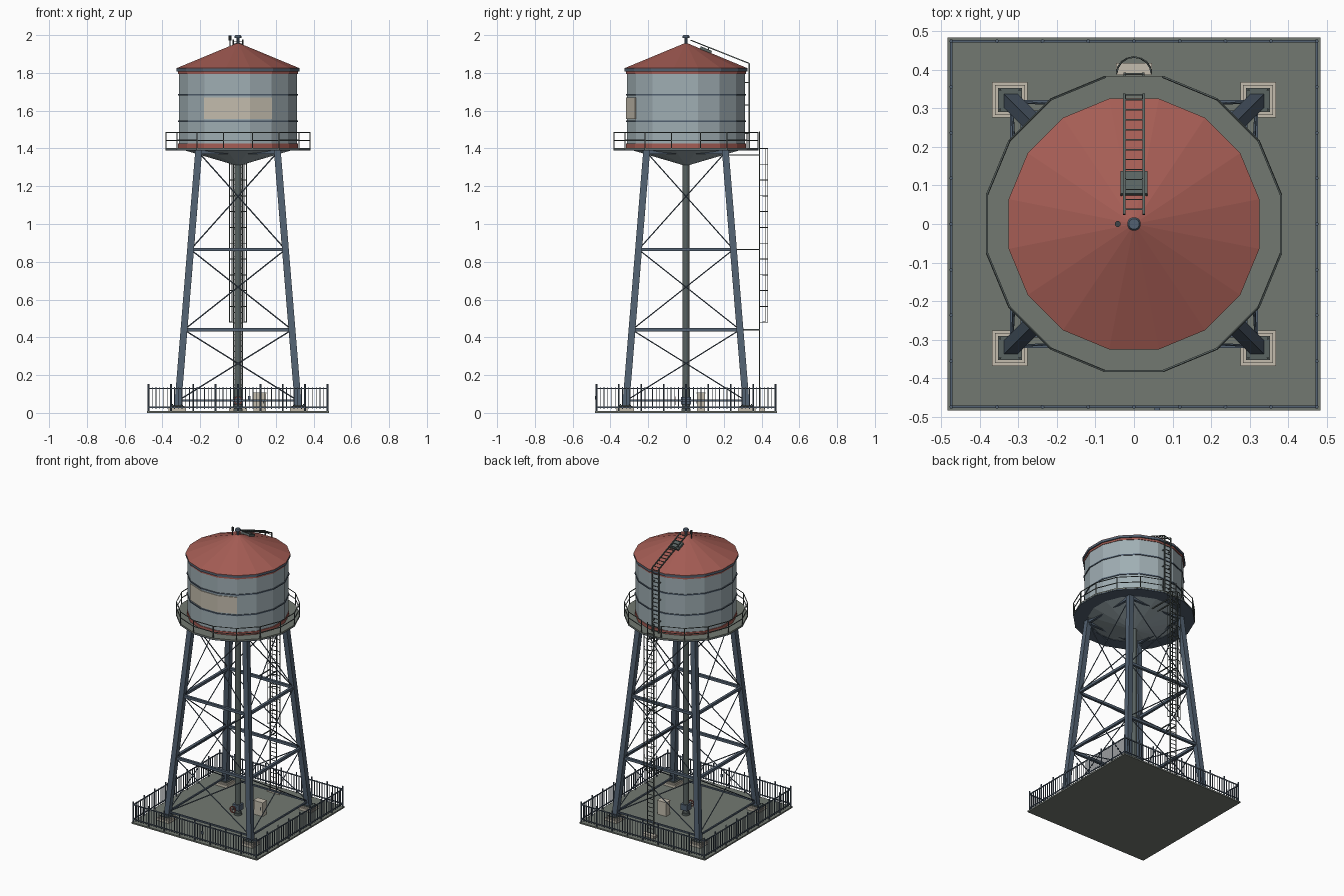
import bpy, bmesh
from math import pi, sin, cos
from mathutils import Vector, Matrix

if "Cube" in bpy.data.objects:
    bpy.data.objects.remove(bpy.data.objects["Cube"])


def material(name, rgb):
    m = bpy.data.materials.new(name)
    m.use_nodes = True
    m.diffuse_color = (*rgb, 1)
    node = m.node_tree.nodes["Principled BSDF"]
    node.inputs["Base Color"].default_value = (*rgb, 1)
    node.inputs["Roughness"].default_value = 0.8
    return m


RED = material("roof red", (0.38, 0.11, 0.09))
TANK = material("pale tank grey", (0.35, 0.425, 0.455))
STEEL = material("blue steel", (0.085, 0.12, 0.165))
IRON = material("dark iron", (0.05, 0.06, 0.065))
GALV = material("weathered zinc", (0.10, 0.125, 0.12))
GROUND = material("green grey", (0.17, 0.19, 0.165))
BEIGE = material("beige", (0.55, 0.505, 0.42))

SIDES = 16
STEP = 2 * pi / SIDES


def finish(name, bm, mat):
    bmesh.ops.recalc_face_normals(bm, faces=bm.faces)
    me = bpy.data.meshes.new(name)
    bm.to_mesh(me)
    bm.free()
    me.materials.append(mat)
    ob = bpy.data.objects.new(name, me)
    bpy.context.collection.objects.link(ob)
    return ob


def corner(apothem, i, z):
    r, a = apothem / cos(STEP / 2), (i + 0.5) * STEP
    return Vector((r * cos(a), r * sin(a), z))


def lathe(name, profile, mat, first=0, count=SIDES):
    """Sweep a closed (apothem, z) profile over some of the tank's flat sides."""
    bm = bmesh.new()
    rings = [[bm.verts.new(corner(r, first + i, z)) for r, z in profile]
             for i in range(count + 1)]
    n = len(profile)
    for a, b in zip(rings, rings[1:]):
        for k in range(n):
            if profile[k][0] + profile[(k + 1) % n][0] > 0:
                bm.faces.new((a[k], a[(k + 1) % n], b[(k + 1) % n], b[k]))
    if count < SIDES:
        bm.faces.new(rings[0])
        bm.faces.new(rings[-1])
    bmesh.ops.remove_doubles(bm, verts=bm.verts, dist=1e-5)
    return finish(name, bm, mat)


def band(name, r0, r1, z0, z1, mat, **kw):
    return lathe(name, [(r0, z0), (r1, z0), (r1, z1), (r0, z1)], mat, **kw)


def box(bm, centre, size):
    bmesh.ops.create_cube(bm, size=1, matrix=Matrix.Translation(centre) @ Matrix.Diagonal((*size, 1)))


def beam(bm, a, b, r, sides=6, r2=None):
    """Bar from a to b; with four sides, r is half the width."""
    a, b = Vector(a), Vector(b)
    d = b - a
    if sides == 4:
        r *= 2 ** 0.5
    rot = Vector((0, 0, 1)).rotation_difference(d).to_matrix().to_4x4()
    bmesh.ops.create_cone(bm, cap_ends=True, segments=sides, radius1=r, radius2=r if r2 is None else r2,
                          depth=d.length, matrix=Matrix.Translation((a + b) / 2) @ rot @ Matrix.Rotation(pi / sides, 4, 'Z'))


def path(bm, points, r, sides=4):
    for a, b in zip(points, points[1:]):
        beam(bm, a, b, r, sides)


def ladder(name, low, high, half, rungs):
    bm = bmesh.new()
    low, high = Vector(low), Vector(high)
    side = Vector((half, 0, 0))
    for s in (-side, side):
        beam(bm, low + s, high + s, 0.003, 4)
    for i in range(rungs):
        p = low.lerp(high, (i + 0.5) / rungs)
        beam(bm, p - side, p + side, 0.0017, 4)
    finish(name, bm, GALV)


# Tank, roof, hoops and sign panel
lathe("tank", [(0, 1.307), (0.30, 1.395), (0.313, 1.40), (0.313, 1.815), (0, 1.815)], TANK)
lathe("roof", [(0, 1.822), (0.325, 1.822), (0.325, 1.825), (0, 1.96)], RED)
band("eave_ring", 0.30, 0.325, 1.808, 1.822, STEEL)
band("upper_red_stripe", 0.30, 0.317, 1.795, 1.808, RED)
band("lower_red_stripe", 0.30, 0.317, 1.402, 1.425, RED)
for k, z in enumerate((1.543, 1.685)):
    band(f"tank_hoop_{k + 1}", 0.30, 0.318, z - 0.004, z + 0.004, STEEL)
band("sign_panel", 0.312, 0.318, 1.555, 1.67, BEIGE, first=10, count=3)

# Walkway and railing, open at the back for the ladder
band("walkway_deck", 0.30, 0.384, 1.395, 1.403, GROUND)
band("walkway_frame", 0.29, 0.383, 1.389, 1.395, STEEL)
bm = bmesh.new()
for i in range(SIDES):
    beam(bm, corner(0.381, i, 1.39), corner(0.381, i, 1.485), 0.0026, 4)
    if i != 3:
        for z in (1.443, 1.484):
            beam(bm, corner(0.381, i, z), corner(0.381, i + 1, z), 0.0022, 4)
finish("walkway_railing", bm, GALV)

# Roof vent, beacon and hatch
bm = bmesh.new()
beam(bm, (0, 0, 1.945), (0, 0, 1.985), 0.008, 10)
beam(bm, (0, 0, 1.984), (0, 0, 1.994), 0.018, 12)
beam(bm, (0, 0, 1.994), (0, 0, 2.0), 0.018, 12, 0.014)
finish("roof_vent", bm, STEEL)
bm = bmesh.new()
beam(bm, (-0.042, 0, 1.93), (-0.042, 0, 1.975), 0.003, 6)
beam(bm, (-0.042, 0, 1.972), (-0.042, 0, 1.997), 0.008, 8)
finish("roof_beacon", bm, IRON)
bm = bmesh.new()
box(bm, (0, 0, 0), (0.07, 0.064, 0.018))
hatch = finish("roof_hatch", bm, GALV)
hatch.location = (0, 0.105, 1.92)
hatch.rotation_euler.x = -0.386


# Legs, footings and bracing
def leg(sx, sy, z):
    x = 0.322 - 0.082 * z
    return Vector((sx * x, sy * x, z))


CORNERS = [(-1, -1), (1, -1), (1, 1), (-1, 1)]
LEVELS = [0.065, 0.44, 0.865, 1.38]
legs, pads, plates, girts, rods = (bmesh.new() for _ in range(5))
for k, c in enumerate(CORNERS):
    n = CORNERS[(k + 1) % 4]
    beam(legs, leg(*c, 0.035), leg(*c, 1.39), 0.018, 4)
    x, y, _ = leg(*c, 0)
    box(pads, (x, y, 0.017), (0.092, 0.092, 0.022))
    box(pads, (x, y, 0.031), (0.078, 0.078, 0.01))
    box(plates, (x, y, 0.038), (0.062, 0.062, 0.006))
    for bx, by in CORNERS:
        beam(plates, (x + bx * 0.025, y + by * 0.025, 0.038), (x + bx * 0.025, y + by * 0.025, 0.047), 0.003)
    for z in LEVELS:
        beam(girts, leg(*c, z), leg(*n, z), 0.005 if z < 0.1 else 0.009, 4)
    for lo, hi in zip(LEVELS, LEVELS[1:]):
        beam(rods, leg(*c, lo), leg(*n, hi), 0.0035)
        beam(rods, leg(*n, lo), leg(*c, hi), 0.0035)
for name, bm, mat in (("tower_legs", legs, STEEL), ("footings", pads, BEIGE), ("base_plates", plates, GALV),
                      ("girts", girts, STEEL), ("cross_brace_rods", rods, STEEL)):
    finish(name, bm, mat)

# Central riser pipe with valve and hand wheel
bm = bmesh.new()
beam(bm, (0, 0, 0.01), (0, 0, 1.33), 0.018, 12)
beam(bm, (0, 0, 0.01), (0, 0, 0.024), 0.026, 12)
finish("riser_pipe", bm, GALV)
bm = bmesh.new()
box(bm, (0, 0, 0.065), (0.052, 0.052, 0.04))
beam(bm, (0, -0.02, 0.065), (0, -0.06, 0.065), 0.005)
finish("valve_body", bm, STEEL)
bm = bmesh.new()
wheel = [(0.02 * cos(i * pi / 6), -0.058, 0.065 + 0.02 * sin(i * pi / 6)) for i in range(13)]
path(bm, wheel, 0.003)
for i in (0, 3):
    beam(bm, wheel[i], wheel[i + 6], 0.002, 4)
finish("valve_wheel", bm, RED)

# Control cabinet
bm = bmesh.new()
box(bm, (0.115, 0.08, 0.056), (0.066, 0.042, 0.095))
box(bm, (0.115, 0.08, 0.105), (0.072, 0.048, 0.005))
finish("control_cabinet", bm, BEIGE)
bm = bmesh.new()
box(bm, (0.135, 0.058, 0.06), (0.005, 0.006, 0.02))
finish("cabinet_handle", bm, IRON)

# Ladders, safety cage and stand-off brackets
ladder("tower_ladder", (0, 0.39, 0.015), (0, 0.39, 1.49), 0.024, 50)
ladder("tank_ladder", (0, 0.335, 1.40), (0, 0.335, 1.85), 0.025, 16)
ladder("roof_ladder", (0, 0.335, 1.85), (0, 0.025, 1.973), 0.025, 12)
bm = bmesh.new()
arc = [(0.045 * cos(i * pi / 8), 0.39 + 0.043 * sin(i * pi / 8)) for i in range(9)]
for k in range(12):
    z = 0.48 + k * 0.92 / 11
    path(bm, [(x, y, z) for x, y in arc], 0.0018)
for x, y in arc[::2]:
    beam(bm, (x, y, 0.48), (x, y, 1.40), 0.0014, 4)
finish("ladder_cage", bm, GALV)
bm = bmesh.new()
for sx in (-0.024, 0.024):
    for z in LEVELS[1:3] + [1.365]:
        beam(bm, (sx, leg(1, 1, z).y, z), (sx, 0.39, z), 0.003, 4)
    for z in (1.48, 1.63, 1.75):
        beam(bm, (sx, 0.31, z), (sx, 0.335, z), 0.003, 4)
    beam(bm, (sx, 0.12, 1.90), (sx, 0.12, 1.935), 0.003, 4)
finish("ladder_brackets", bm, GALV)
bm = bmesh.new()
box(bm, (0, 0.402, 0.017), (0.094, 0.032, 0.02))
finish("ladder_footing", bm, BEIGE)

# Ground slab and perimeter fence
bm = bmesh.new()
box(bm, (0, 0, 0.005), (0.966, 0.966, 0.01))
finish("ground_slab", bm, GROUND)
bm = bmesh.new()
EDGE, BAYS, PER_BAY = 0.474, 8, 6
for k in range(4):
    turn = Matrix.Rotation(k * pi / 2, 3, 'Z')
    for z in (0.03, 0.13):
        beam(bm, turn @ Vector((-EDGE, -EDGE, z)), turn @ Vector((EDGE, -EDGE, z)), 0.003, 4)
    for i in range(BAYS * PER_BAY):
        x = -EDGE + 2 * EDGE * i / (BAYS * PER_BAY)
        post = i % PER_BAY == 0
        foot = turn @ Vector((x, -EDGE, 0.008 if post else 0.02))
        top = turn @ Vector((x, -EDGE, 0.152 if post else 0.136))
        beam(bm, foot, top, 0.005 if post else 0.0018, 6 if post else 4)
box(bm, (0.06, -0.479, 0.08), (0.014, 0.008, 0.02))
finish("perimeter_fence", bm, STEEL)
